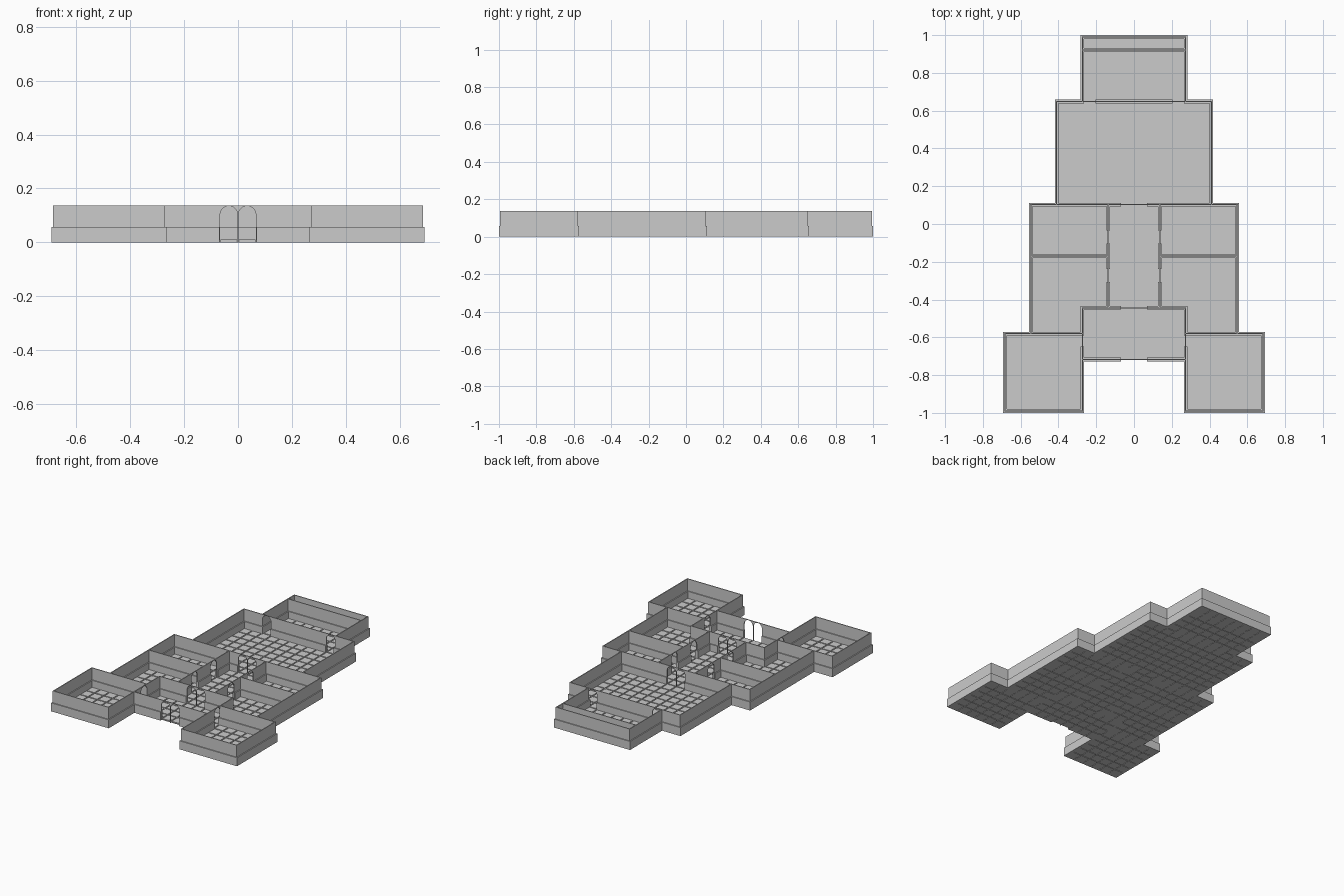
import bpy, bmesh
from math import pi, cos, sin
from mathutils import Matrix, Vector

if "Cube" in bpy.data.objects:
    bpy.data.objects.remove(bpy.data.objects["Cube"])

P = 0.0683            # grid cell
BASE = 0.0097         # half thickness of the wall footing
THIN = 0.003          # half thickness of the upper wall
STEP, TOP = 0.057, 0.137
FLOOR = 0.01
GROOVE = 0.004
JAMB = 0.002
Y0 = -1 + BASE

stone = bpy.data.materials.new("grey_stone")
stone.use_nodes = True
grey = (0.6, 0.6, 0.6, 1)
stone.diffuse_color = grey
stone.node_tree.nodes["Principled BSDF"].inputs["Base Color"].default_value = grey


def box(bm, x0, x1, y0, y1, z0, z1):
    size = Matrix.Diagonal((x1 - x0, y1 - y0, z1 - z0, 1))
    mid = Matrix.Translation(((x0 + x1) / 2, (y0 + y1) / 2, (z0 + z1) / 2))
    bmesh.ops.create_cube(bm, size=1, matrix=mid @ size)


def finish(bm, name):
    bmesh.ops.recalc_face_normals(bm, faces=bm.faces)
    mesh = bpy.data.meshes.new(name)
    bm.to_mesh(mesh)
    bm.free()
    mesh.materials.append(stone)
    bpy.context.collection.objects.link(bpy.data.objects.new(name, mesh))


footing, upper, arches = bmesh.new(), bmesh.new(), bmesh.new()
slab, tiles = bmesh.new(), bmesh.new()


def run(bm, along_x, at, s0, s1, half, z0, z1):
    # straight piece of wall along either axis
    if along_x:
        box(bm, s0, s1, at - half, at + half, z0, z1)
    else:
        box(bm, at - half, at + half, s0, s1, z0, z1)


def arch(along_x, at, s):
    # one cell of thin wall with a round-headed opening
    mid, r = s + P / 2, P / 2 - JAMB
    spring = TOP - 0.002 - r
    pts = [(s, 0), (s, TOP), (s + P, TOP), (s + P, 0), (mid + r, 0)]
    pts += [(mid + r * cos(a * pi / 16), spring + r * sin(a * pi / 16)) for a in range(17)]
    pts += [(mid - r, 0)]
    off = at - THIN
    verts = [arches.verts.new((u, off, z) if along_x else (off, u, z)) for u, z in pts]
    face = arches.faces.new(verts)
    ext = bmesh.ops.extrude_face_region(arches, geom=[face], use_keep_orig=True)
    push = Vector((0, 2 * THIN, 0)) if along_x else Vector((2 * THIN, 0, 0))
    moved = [v for v in ext["geom"] if isinstance(v, bmesh.types.BMVert)]
    bmesh.ops.translate(arches, verts=moved, vec=push)


def wall(along_x, line, a, b, doors=()):
    # positions are in cells; doors lists the cells holding an arch
    start = 0 if along_x else Y0
    at = line * P + (Y0 if along_x else 0)
    cuts = [a] + [c for d in sorted(doors) for c in (d, d + 1)] + [b]
    for i in range(0, len(cuts), 2):
        c0, c1 = cuts[i], cuts[i + 1]
        if c0 == c1:
            continue
        for bm, half, z0, z1 in ((footing, BASE, 0, STEP), (upper, THIN, STEP, TOP)):
            s0 = start + c0 * P - (half if c0 == a else 0)
            s1 = start + c1 * P + (half if c1 == b else 0)
            run(bm, along_x, at, s0, s1, half, z0, z1)
    for d in doors:
        arch(along_x, at, start + d * P)


# Cross walls
wall(True, 4, -4, 4, (-1, 0))
wall(True, 8, -4, 4, (-1, 0))
wall(True, 16, -8, 8, (-1, 0))
wall(True, 24, -6, 6, (-4, 3))
wall(True, 28, -4, 4)
wall(True, 29, -4, 4)
for a, b in ((-10, -4), (4, 10)):
    wall(True, 0, a, b)
    wall(True, 6, a, b)
for a, b in ((-8, -2), (2, 8)):
    wall(True, 12, a, b)

# Lengthwise walls, the same on both sides
for side in (-1, 1):
    wall(False, side * 10, 0, 6)
    wall(False, side * 4, 0, 8, (5,))
    wall(False, side * 8, 6, 16)
    wall(False, side * 2, 8, 16, (10, 13))
    wall(False, side * 6, 16, 24)
    wall(False, side * 4, 24, 29)

# Floors: slab with one raised tile per cell on both faces
rooms = [(-10, -4, 0, 6), (4, 10, 0, 6), (-4, 4, 4, 8), (-8, -4, 6, 8), (4, 8, 6, 8),
         (-8, 8, 8, 16), (-6, 6, 16, 24), (-4, 4, 24, 29)]
for c0, c1, r0, r1 in rooms:
    box(slab, c0 * P, c1 * P, Y0 + r0 * P, Y0 + r1 * P, 0.003, FLOOR - 0.004)
    for c in range(c0, c1):
        for r in range(r0, r1):
            x, y = c * P, Y0 + r * P
            box(tiles, x + GROOVE, x + P - GROOVE, y + GROOVE, y + P - GROOVE, 0, FLOOR)

finish(footing, "wall_footing")
finish(upper, "upper_walls")
finish(arches, "door_arches")
finish(slab, "floor_slab")
finish(tiles, "floor_tiles")
